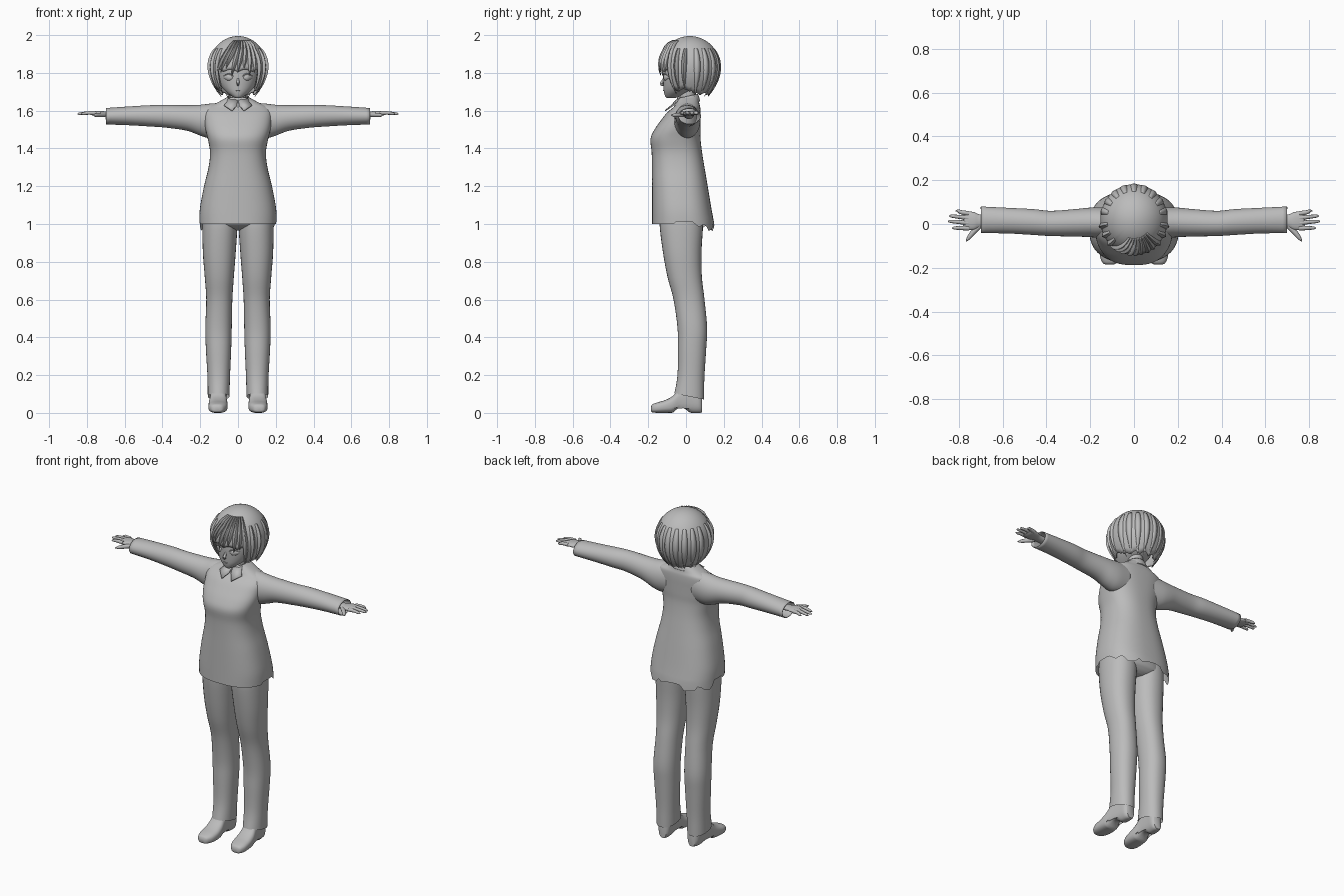
import bpy, bmesh, math, random
from mathutils import Vector

random.seed(4)
cube = bpy.data.objects.get("Cube")
if cube:
    bpy.data.objects.remove(cube)

GREY = (0.5, 0.5, 0.5, 1)
grey = bpy.data.materials.new("plain grey")
grey.use_nodes = True
grey.diffuse_color = GREY
grey.node_tree.nodes["Principled BSDF"].inputs["Base Color"].default_value = GREY

AXES = {"x": lambda t, a, b: (t, a, b), "y": lambda t, a, b: (a, t, b),
        "z": lambda t, a, b: (a, b, t)}


def make(name, rows, closed=True, caps=True, mirror=False, thick=0, angle=50):
    """Skin a grid of points, ring by ring."""
    bm = bmesh.new()
    grid = [[bm.verts.new(p) for p in row] for row in rows]
    n = len(grid[0])
    for lower, upper in zip(grid, grid[1:]):
        for i in range(n if closed else n - 1):
            j = (i + 1) % n
            bm.faces.new((lower[i], lower[j], upper[j], upper[i]))
    if caps and closed:
        bm.faces.new(grid[0][::-1])
        bm.faces.new(grid[-1])
    bmesh.ops.remove_doubles(bm, verts=bm.verts, dist=0.00005)
    bmesh.ops.recalc_face_normals(bm, faces=bm.faces)
    mesh = bpy.data.meshes.new(name)
    bm.to_mesh(mesh)
    bm.free()
    mesh.materials.append(grey)
    obj = bpy.data.objects.new(name, mesh)
    bpy.context.collection.objects.link(obj)
    if thick:
        obj.modifiers.new("thickness", "SOLIDIFY").thickness = thick
    if mirror:
        obj.modifiers.new("mirror", "MIRROR").use_mirror_merge = False
    bpy.ops.object.select_all(action="DESELECT")
    obj.select_set(True)
    bpy.context.view_layer.objects.active = obj
    bpy.ops.object.shade_smooth_by_angle(angle=math.radians(angle))
    return obj


def sample(keys, steps):
    """Smooth curve through the key rows."""
    out = []
    for k in range(len(keys) - 1):
        p = [keys[max(0, min(len(keys) - 1, k + d))] for d in (-1, 0, 1, 2)]
        for s in range(steps):
            u = s / steps
            out.append([b + u * (c - a + u * (2*a - 5*b + 4*c - d + u * (3*b - a - 3*c + d))) / 2
                        for a, b, c, d in zip(*p)])
    return out + [list(keys[-1])]


def loft(name, axis, keys, n=32, power=2, steps=4, tweak=None, **opts):
    """Rings (t, a min, a max, b min, b max) along an axis."""
    def bend(v):
        return math.copysign(abs(v) ** (2 / power), v)
    rows = []
    for t, a0, a1, b0, b1 in sample(keys, steps):
        row = []
        for i in range(n):
            w = math.tau * i / n
            p = Vector(AXES[axis](t, (a0 + a1 + (a1 - a0) * bend(math.cos(w))) / 2,
                                  (b0 + b1 + (b1 - b0) * bend(math.sin(w))) / 2))
            row.append(tweak(p) if tweak else p)
        rows.append(row)
    return make(name, rows, **opts)


def tube(name, path, n=10, **opts):
    """Round tube through (x, y, z, radius) points."""
    pts = sample(path, 4)
    rows = []
    for k, p in enumerate(pts):
        ahead = Vector(pts[min(k + 1, len(pts) - 1)][:3]) - Vector(pts[max(k - 1, 0)][:3])
        turn = ahead.to_track_quat("Z", "Y")
        rows.append([Vector(p[:3]) + turn @ Vector((math.cos(w), math.sin(w), 0)) * p[3]
                     for w in (math.tau * i / n for i in range(n))])
    return make(name, rows, **opts)


# Long top with a ragged hem that drops at the back
def ragged(p):
    if p.z < 1.001:
        p.z += 0.02 if abs(p.y) < 0.05 else 0
        if p.y > 0.02:
            p.z -= random.uniform(0, 0.04)
    return p


loft("long_top", "z", [
    (1.0, -.205, .205, -.18, .15), (1.08, -.202, .202, -.18, .135), (1.2, -.18, .18, -.18, .115),
    (1.3, -.156, .156, -.18, .098), (1.38, -.148, .148, -.182, .085), (1.45, -.16, .16, -.188, .077),
    (1.5, -.172, .172, -.167, .077), (1.55, -.178, .178, -.132, .077), (1.59, -.178, .178, -.1, .077),
    (1.62, -.16, .16, -.065, .075), (1.64, -.115, .115, -.055, .07), (1.67, -.06, .06, -.045, .065)],
    n=56, power=2.5, tweak=ragged, caps=False)

# Sleeves, open at the cuff
loft("sleeves", "x", [
    (.08, -.05, .07, 1.46, 1.642), (.15, -.062, .076, 1.455, 1.637), (.2, -.06, .075, 1.468, 1.631),
    (.27, -.057, .068, 1.494, 1.629), (.38, -.055, .06, 1.51, 1.63), (.46, -.05, .068, 1.516, 1.629),
    (.58, -.043, .074, 1.523, 1.622), (.7, -.042, .08, 1.527, 1.614)], mirror=True, caps=False, thick=.004)

# Hands
loft("palms", "x", [
    (.62, -.012, .042, 1.556, 1.596), (.7, -.015, .043, 1.568, 1.596), (.73, -.026, .054, 1.571, 1.599),
    (.765, -.027, .058, 1.574, 1.597), (.782, -.02, .052, 1.58, 1.592)], n=20, mirror=True)
for label, root, tip, end in (("index", -.019, -.018, .832), ("middle", .004, .012, .85),
                              ("ring", .027, .036, .845), ("little", .048, .06, .815)):
    tube(label + "_fingers", [(.755, root, 1.587, .011), (.79, (root + tip) / 2, 1.588, .0095),
                              (end - .012, tip, 1.584, .007), (end, tip, 1.582, .002)], mirror=True)
tube("thumbs", [(.705, -.008, 1.578, .012), (.735, -.038, 1.577, .012), (.755, -.063, 1.576, .009),
                (.767, -.079, 1.576, .002)], mirror=True)

# Trousers
loft("trouser_hips", "z", [
    (.965, -.06, .06, -.06, .05), (.985, -.16, .16, -.12, .08), (1.03, -.185, .185, -.145, .095),
    (1.2, -.12, .12, -.11, .06)], power=2.4)


def trouser_hem(p):
    if p.z < .12:
        p.z -= (p.y + .05) * .2
    return p


loft("trouser_legs", "z", [
    (.1, .045, .16, -.062, .095), (.2, .042, .162, -.045, .098), (.34, .036, .17, -.043, .107),
    (.45, .033, .173, -.045, .112), (.6, .03, .168, -.066, .098), (.72, .022, .176, -.098, .084),
    (.85, .012, .186, -.122, .082), (1.0, .004, .188, -.14, .09), (1.06, .02, .18, -.13, .08)],
    power=2.2, mirror=True, tweak=trouser_hem, caps=False)


# Shoes with a raised arch and a heel block
def arch(p):
    if p.z < .02 and -.07 < p.y < .02:
        p.z += .022 * math.sin((p.y + .07) / .09 * math.pi)
    p.x -= p.y * .06
    return p


loft("shoes", "y", [
    (-.186, .085, .115, .01, .03), (-.178, .068, .132, .003, .045), (-.15, .052, .146, 0, .056),
    (-.11, .048, .15, 0, .068), (-.07, .052, .15, .001, .09), (-.03, .06, .145, .006, .13),
    (.03, .064, .141, 0, .15), (.07, .066, .138, 0, .14), (.086, .078, .126, .004, .1)],
    n=28, power=2.7, tweak=arch, mirror=True)

# Neck and shirt collar
loft("neck", "z", [(1.6, -.05, .05, -.04, .06), (1.67, -.042, .042, -.035, .052),
                   (1.75, -.045, .045, -.04, .055)])


def tilt(p):
    p.z += p.y * .22
    return p


loft("collar_band", "z", [(1.632, -.08, .08, -.066, .075), (1.655, -.067, .067, -.056, .07),
                          (1.675, -.055, .055, -.046, .062)], tweak=tilt, caps=False, thick=.005)
make("collar_flaps", [[(.003, -.056, 1.655), (.006, -.078, 1.63), (.032, -.112, 1.602)],
                      [(.05, -.03, 1.672), (.06, -.055, 1.645), (.074, -.07, 1.63)]],
     closed=False, mirror=True, thick=.006)

# Head and face
loft("head", "z", [
    (1.666, -.014, .014, -.1, -.06), (1.676, -.032, .032, -.11, -.03), (1.7, -.064, .064, -.117, .02),
    (1.73, -.09, .09, -.12, .07), (1.77, -.107, .107, -.122, .1), (1.81, -.116, .116, -.122, .125),
    (1.87, -.12, .12, -.115, .14), (1.93, -.09, .09, -.07, .11), (1.95, -.03, .03, 0, .05)], power=2.1)
tube("nose", [(0, -.115, 1.775, .004), (0, -.126, 1.752, .008), (0, -.132, 1.741, .008),
              (0, -.118, 1.733, .003)])
tube("mouth", [(-.017, -.114, 1.708, .001), (0, -.12, 1.707, .003), (.017, -.114, 1.708, .001)])
loft("eyes", "x", [(.025, -.116, -.112, 1.773, 1.777), (.037, -.12, -.1, 1.761, 1.791),
                   (.055, -.116, -.09, 1.759, 1.793), (.077, -.095, -.085, 1.774, 1.78)],
     n=16, mirror=True)
tube("eyelids", [(.022, -.118, 1.778, .001), (.036, -.12, 1.792, .003), (.056, -.114, 1.796, .003),
                 (.08, -.094, 1.783, .001)], n=6, mirror=True)


# Bobbed hair: a shell with its own lower edge at each angle
def scalp(a, z, lift=0.0):
    d = z - 1.83
    r = math.sqrt(max(0, 1 - (d / .165) ** 2)) if d > 0 else 1 - .42 * (d / .16) ** 2
    return Vector(((.154 * r + lift) * math.sin(a), .02 - (.162 * r + lift) * math.cos(a),
                   z + (lift if d > .1 else 0)))


def edge(a):
    a = abs((a + math.pi) % math.tau - math.pi)
    base = 1.805 if a < .82 else 1.7 if a < 1.7 else 1.68
    return base + .014 * abs(math.sin(a * 6))


COLS, ROWS = 80, 18
rows = []
for k in range(ROWS + 1):
    u = math.sin(k / ROWS * math.pi / 2)
    rows.append([scalp(a, edge(a) + (1.995 - edge(a)) * u)
                 for a in (math.tau * i / COLS for i in range(COLS))])
make("hair_shell", rows, caps=False, thick=.008, angle=60)


def lock(name, a0, a1, z0, z1, wide, lift=.009):
    """Tapered lock lying on the scalp from the crown to its tip."""
    rows = []
    for k in range(13):
        u = k / 12
        a, z = a0 + (a1 - a0) * u ** 1.3, z0 + (z1 - z0) * u ** 1.5
        w = wide * (1 - u ** 3) * (.4 + .6 * u) + .004
        rows.append([scalp(a - w, z), scalp(a, z, lift * math.sin(math.pi * (.12 + .8 * u))),
                     scalp(a + w, z)])
    make(name, rows, closed=False, thick=.003, angle=35)


# Swept fringe
for i in range(9):
    a = -.85 + i * .21
    lock("fringe_lock", a * .6 + .25, a, 1.97, 1.785 + .018 * (i % 3), .15, .01)
# Side and back locks
for side in (-1, 1):
    for i in range(3):
        lock("side_lock", side * (.8 + i * .3), side * (.86 + i * .25), 1.93, 1.69 + .012 * i, .14, .011)
for i in range(9):
    a = math.pi + (i - 4) * .33
    lock("back_lock", a, a, 1.93, 1.675 + .006 * (i % 2), .17, .004)
